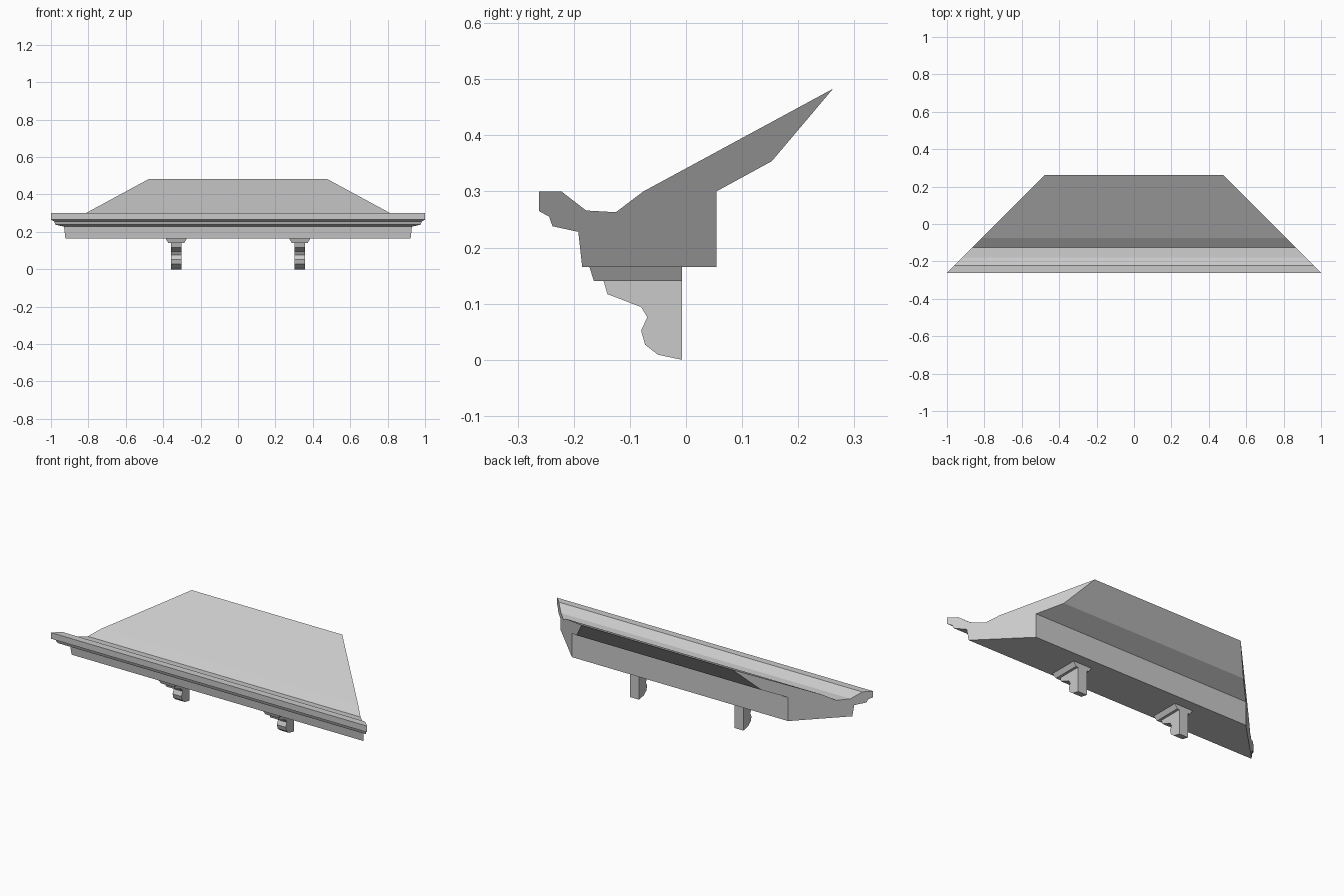
import bpy
import bmesh

cube = bpy.data.objects.get("Cube")
if cube:
    bpy.data.objects.remove(cube, do_unlink=True)

# Single stone grey for every part
stone = bpy.data.materials.new("light_grey_stone")
stone.use_nodes = True
GREY = (0.59, 0.59, 0.59, 1)
stone.diffuse_color = GREY
stone.node_tree.nodes["Principled BSDF"].inputs["Base Color"].default_value = GREY


def extrude_profile(name, profile, half_width, centre=0.0):
    """Sweep a (y, z) outline across x; half_width(y, z) shapes both ends."""
    bm = bmesh.new()
    ends = []
    for side in (-1, 1):
        ends.append([bm.verts.new((centre + side * half_width(y, z), y, z))
                     for y, z in profile])
    left, right = ends
    bm.faces.new(left)
    bm.faces.new(right)
    count = len(profile)
    for i in range(count):
        j = (i + 1) % count
        bm.faces.new((left[i], left[j], right[j], right[i]))
    bmesh.ops.recalc_face_normals(bm, faces=bm.faces)
    mesh = bpy.data.meshes.new(name)
    bm.to_mesh(mesh)
    bm.free()
    mesh.materials.append(stone)
    obj = bpy.data.objects.new(name, mesh)
    bpy.context.collection.objects.link(obj)
    return obj


# Cornice: moulded front lip, gutter, sloping top and back wall, mitred at 45 degrees
cornice = [
    (-0.262, 0.30), (-0.222, 0.30), (-0.178, 0.266), (-0.125, 0.263),
    (-0.076, 0.30), (0.262, 0.483), (0.153, 0.354), (0.054, 0.30),
    (0.054, 0.165), (-0.185, 0.165), (-0.192, 0.228), (-0.238, 0.238),
    (-0.244, 0.255), (-0.262, 0.265),
]
extrude_profile("cornice", cornice, lambda y, z: 0.738 - y)

# Scrolled brackets, each under a small tapered cap
bracket = [
    (-0.007, 0.141), (-0.147, 0.141), (-0.14, 0.117), (-0.08, 0.094),
    (-0.069, 0.076), (-0.08, 0.052), (-0.073, 0.027), (-0.05, 0.009),
    (-0.007, 0.0),
]
cap = [(-0.007, 0.165), (-0.172, 0.165), (-0.164, 0.14), (-0.007, 0.14)]
for side, x in (("right", -0.33), ("left", 0.33)):
    extrude_profile(side + "_bracket", bracket, lambda y, z: 0.028, x)
    extrude_profile(side + "_bracket_cap", cap,
                    lambda y, z: 0.057 if z > 0.15 else 0.042, x)
